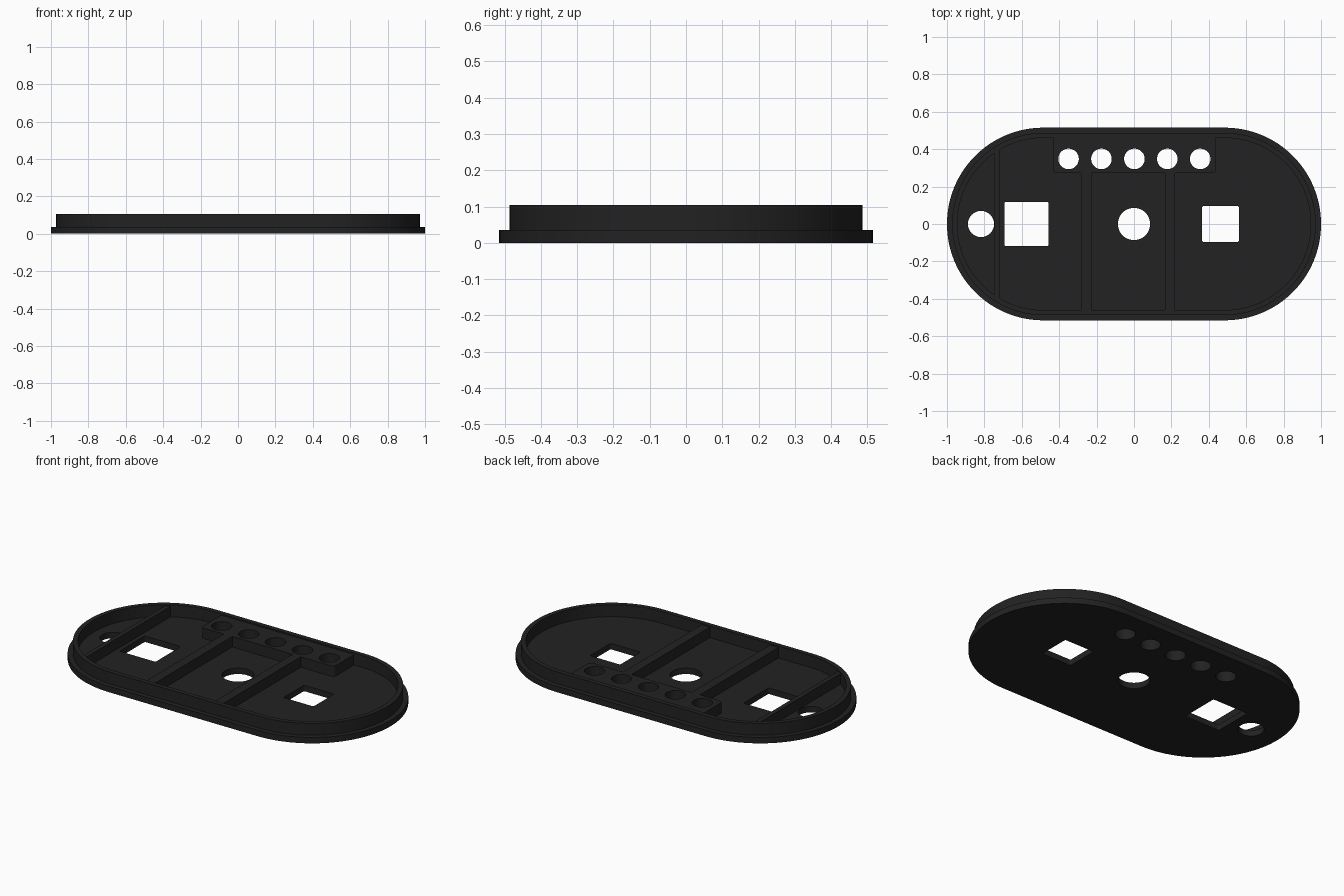
import bpy, bmesh, math

if "Cube" in bpy.data.objects:
    bpy.data.objects.remove(bpy.data.objects["Cube"])

# One dark plastic colour for every part
plastic = bpy.data.materials.new("charcoal plastic")
plastic.diffuse_color = (0.016, 0.016, 0.016, 1)
plastic.use_nodes = True
plastic.node_tree.nodes["Principled BSDF"].inputs["Base Color"].default_value = plastic.diffuse_color

FLOOR, RIB_TOP, RIM_TOP = 0.035, 0.097, 0.105


def rounded_rect(x0, x1, y0, y1, r, n=6):
    """Outline of a rectangle with rounded corners."""
    corners = [(x1 - r, y1 - r), (x0 + r, y1 - r), (x0 + r, y0 + r), (x1 - r, y0 + r)]
    pts = []
    for q, (cx, cy) in enumerate(corners):
        for i in range(n + 1):
            a = math.pi / 2 * (q + i / n)
            pts.append((cx + r * math.cos(a), cy + r * math.sin(a)))
    return pts


def circle(cx, cy, r, n=48):
    return [(cx + r * math.cos(2 * math.pi * i / n),
             cy + r * math.sin(2 * math.pi * i / n)) for i in range(n)]


def stadium(inset):
    """Oval plate outline, moved inwards by inset."""
    w, h = 1 - inset, 0.515 - inset
    return rounded_rect(-w, w, -h, h, h - 0.0005, 32)


def slab(name, outlines, z0, z1):
    """Solid from a filled outline; further outlines become through holes."""
    cu = bpy.data.curves.new(name, 'CURVE')
    cu.dimensions, cu.fill_mode = '2D', 'BOTH'
    cu.extrude = (z1 - z0) / 2
    for pts in outlines:
        sp = cu.splines.new('POLY')
        sp.points.add(len(pts) - 1)
        for p, (x, y) in zip(sp.points, pts):
            p.co = (x, y, 0, 1)
        sp.use_cyclic_u = True
    ob = bpy.data.objects.new(name, cu)
    bpy.context.collection.objects.link(ob)
    bpy.ops.object.select_all(action='DESELECT')
    ob.select_set(True)
    bpy.context.view_layer.objects.active = ob
    bpy.ops.object.convert(target='MESH')
    ob = bpy.context.object
    ob.name = name
    bm = bmesh.new()
    bm.from_mesh(ob.data)
    bmesh.ops.remove_doubles(bm, verts=bm.verts, dist=1e-5)
    bmesh.ops.translate(bm, verts=bm.verts, vec=(0, 0, (z0 + z1) / 2))
    bmesh.ops.recalc_face_normals(bm, faces=bm.faces)
    bm.to_mesh(ob.data)
    bm.free()
    ob.data.materials.clear()
    ob.data.materials.append(plastic)
    bpy.ops.object.shade_smooth_by_angle(angle=math.radians(30))
    return ob


# Row of small holes shared by the plate and the raised block
button_holes = [circle(0.002 + 0.176 * i, 0.348, 0.055) for i in range(-2, 3)]

# Base plate with its openings
slab("base_plate", [
    stadium(0),
    circle(-0.818, 0, 0.07),
    circle(0, 0, 0.086),
    rounded_rect(-0.692, -0.457, -0.118, 0.118, 0.008),
    rounded_rect(0.364, 0.561, -0.096, 0.096, 0.008),
] + button_holes, 0, FLOOR)

# Raised rim
slab("rim_wall", [stadium(0.028), stadium(0.055)], FLOOR, RIM_TOP)

# Raised block around the small holes
slab("button_block", [rounded_rect(-0.432, 0.438, 0.272, 0.467, 0.02)] + button_holes,
     FLOOR, RIB_TOP)

# Cross ribs
for name, x0, x1, y0, y1 in (("left_rib", -0.745, -0.718, -0.4, 0.4),
                             ("middle_rib", -0.283, -0.228, -0.465, 0.275),
                             ("right_rib", 0.166, 0.22, -0.465, 0.275)):
    slab(name, [[(x0, y0), (x1, y0), (x1, y1), (x0, y1)]], FLOOR, RIB_TOP)
